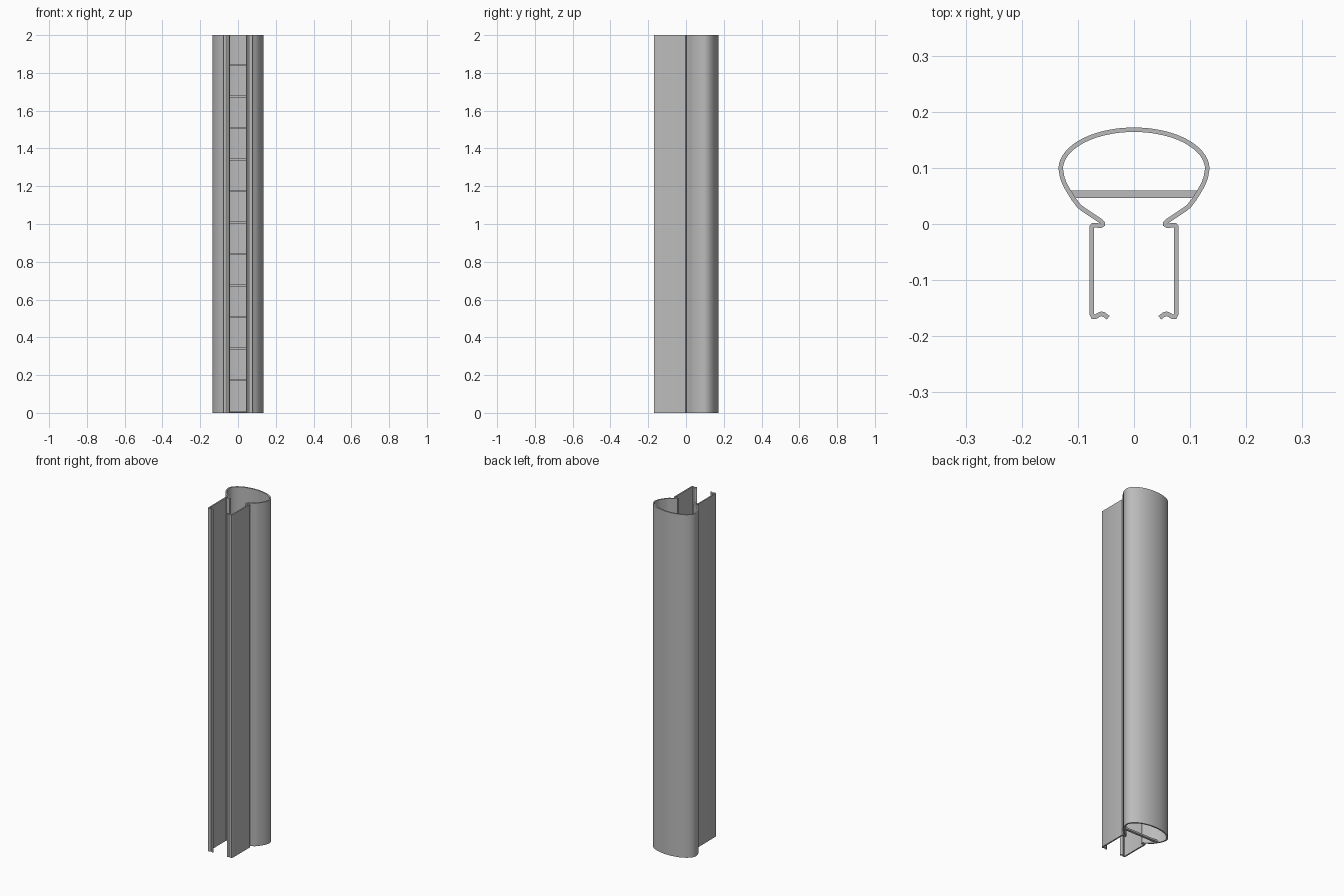
import bpy, bmesh, math
from mathutils import Vector

if "Cube" in bpy.data.objects:
    bpy.data.objects.remove(bpy.data.objects["Cube"], do_unlink=True)

HEIGHT = 2.0
WALL = 0.008

metal = bpy.data.materials.new("grey_metal")
metal.use_nodes = True
grey = (0.5, 0.5, 0.5, 1)
metal.diffuse_color = grey
metal.node_tree.nodes["Principled BSDF"].inputs["Base Color"].default_value = grey


def finish(name, bm):
    bmesh.ops.recalc_face_normals(bm, faces=bm.faces)
    mesh = bpy.data.meshes.new(name)
    bm.to_mesh(mesh)
    bm.free()
    mesh.materials.append(metal)
    obj = bpy.data.objects.new(name, mesh)
    bpy.context.collection.objects.link(obj)
    return obj


# Centre line of the bent sheet: oval back, waist hook, side rail, curled lip
oval = [(0.1305 * math.sin(t), 0.098 + 0.070 * math.cos(t))
        for t in (math.pi / 2 * i / 24 for i in range(25))]
lower = [(0.128, 0.083), (0.123, 0.070), (0.116, 0.058), (0.108, 0.045), (0.098, 0.032),
         (0.092, 0.027), (0.059, 0.005), (0.056, 0.002), (0.056, -0.001), (0.059, -0.003),
         (0.063, -0.003), (0.068, -0.002), (0.073, -0.002), (0.0755, -0.005),
         (0.0755, -0.160), (0.073, -0.165), (0.068, -0.165), (0.063, -0.162),
         (0.058, -0.160), (0.054, -0.161), (0.046, -0.167)]
half = [Vector(p) for p in oval + lower]
path = [Vector((-p.x, p.y)) for p in reversed(half[1:])] + half

# Thicken the centre line and extrude it along the height
bm = bmesh.new()
rows = []
for i, p in enumerate(path):
    a = (p - path[max(i - 1, 0)]).normalized()
    b = (path[min(i + 1, len(path) - 1)] - p).normalized()
    t = (a + b).normalized()
    miter = min(1.3, 1 / max(t.dot(b if b.length else a), 0.5))
    off = Vector((-t.y, t.x)) * WALL / 2 * miter
    rows.append([bm.verts.new((q.x, q.y, z)) for q, z in
                 ((p + off, 0), (p - off, 0), (p - off, HEIGHT), (p + off, HEIGHT))])
for r, s in zip(rows, rows[1:]):
    for k in range(4):
        n = (k + 1) % 4
        bm.faces.new((r[k], r[n], s[n], s[k]))
bm.faces.new(rows[0])
bm.faces.new(rows[-1])
shell = finish("bent_shell", bm)
bpy.context.view_layer.objects.active = shell
shell.select_set(True)
bpy.ops.object.shade_smooth_by_angle(angle=math.radians(30))

# Flat cross bars whose corners just pierce the slanted walls
for i in range(12):
    bm = bmesh.new()
    bmesh.ops.create_cube(bm, size=1)
    bmesh.ops.scale(bm, vec=(0.226, 0.014, 0.010), verts=bm.verts)
    bmesh.ops.translate(bm, vec=(0, 0.053, 0.006 + i * 0.167), verts=bm.verts)
    finish(f"cross_bar_{i + 1}", bm)
